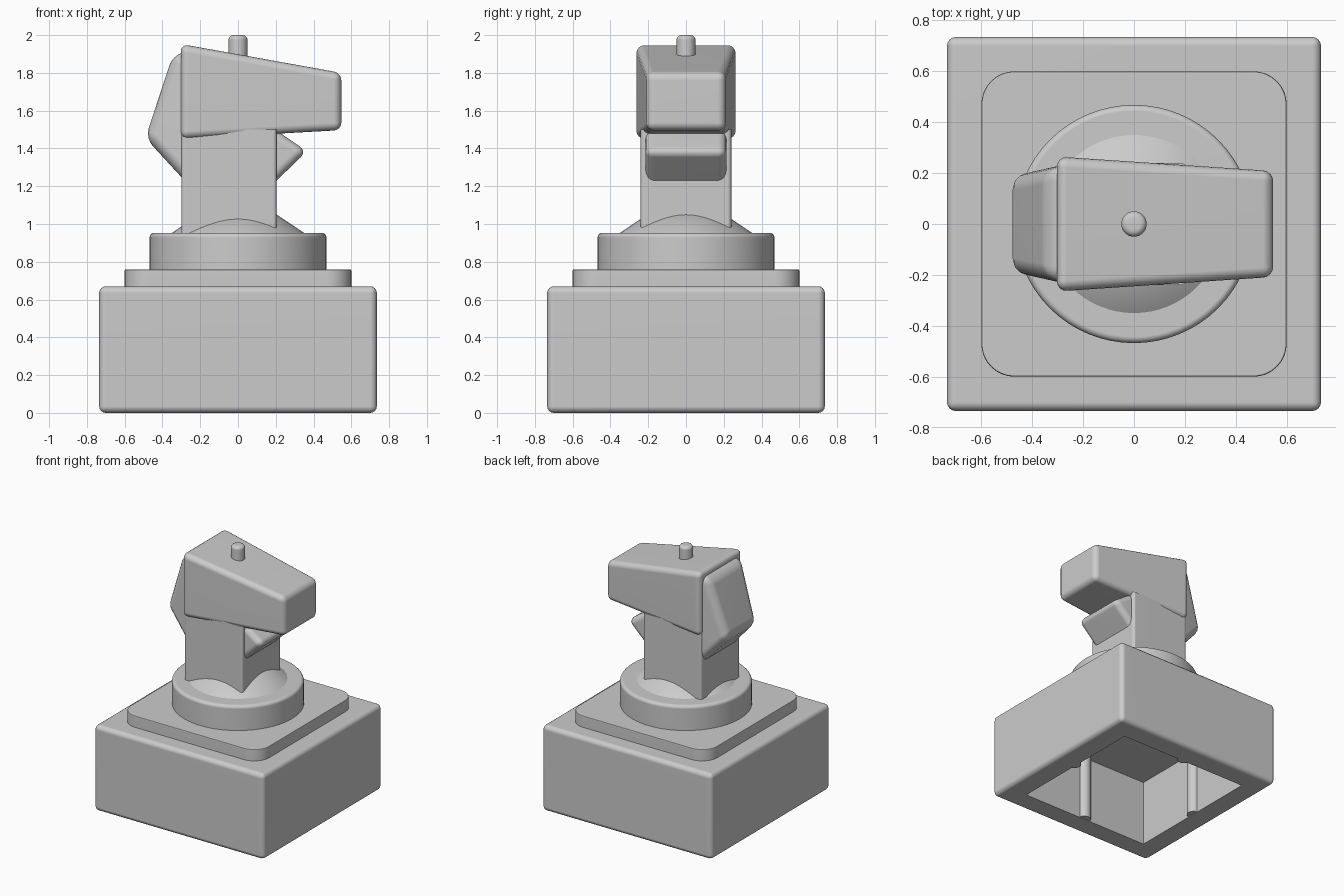
import bpy, bmesh, math

cube = bpy.data.objects.get("Cube")
if cube:
    bpy.data.objects.remove(cube, do_unlink=True)

grey = bpy.data.materials.new("plain grey")
grey.use_nodes = True
tone = (0.6, 0.6, 0.6, 1)
grey.diffuse_color = tone
grey.node_tree.nodes["Principled BSDF"].inputs["Base Color"].default_value = tone


def finish(name, bm):
    """Turn a bmesh into a smooth shaded object."""
    bmesh.ops.recalc_face_normals(bm, faces=bm.faces)
    mesh = bpy.data.meshes.new(name)
    bm.to_mesh(mesh)
    bm.free()
    mesh.materials.append(grey)
    obj = bpy.data.objects.new(name, mesh)
    bpy.context.collection.objects.link(obj)
    bpy.ops.object.select_all(action="DESELECT")
    obj.select_set(True)
    bpy.context.view_layer.objects.active = obj
    bpy.ops.object.shade_smooth_by_angle(angle=math.radians(35))
    normals = obj.modifiers.new("Weighted normals", "WEIGHTED_NORMAL")
    normals.keep_sharp = True
    return obj


def bevel(bm, edges, width, segments=4):
    bmesh.ops.bevel(bm, geom=list(edges), offset=width, segments=segments,
                    profile=0.5, affect="EDGES", clamp_overlap=True)


def upright(edge):
    a, b = (v.co for v in edge.verts)
    return abs(a.z - b.z) > 1e-4 and (a - b).xy.length < 1e-4


def box(x0, x1, half_y, z0, z1):
    bm = bmesh.new()
    bmesh.ops.create_cube(bm, size=1)
    for v in bm.verts:
        v.co = (x1 if v.co.x > 0 else x0, math.copysign(half_y, v.co.y),
                z1 if v.co.z > 0 else z0)
    return bm


def side_profile(name, points, width):
    """Span an outline of (x, z, half depth) points across y and round it."""
    bm = bmesh.new()
    front = [bm.verts.new((x, -h, z)) for x, z, h in points]
    back = [bm.verts.new((x, h, z)) for x, z, h in points]
    bm.faces.new(front)
    bm.faces.new(back[::-1])
    for i in range(len(points)):
        j = (i + 1) % len(points)
        bm.faces.new((front[j], front[i], back[i], back[j]))
    bevel(bm, bm.edges, width)
    return finish(name, bm)


def lathe(name, points, steps=64, centre=(0, 0)):
    """Spin an (r, z) outline around a vertical axis."""
    bm = bmesh.new()
    verts = [bm.verts.new((r, 0, z)) for r, z in points]
    edges = [bm.edges.new(pair) for pair in zip(verts, verts[1:])]
    bmesh.ops.spin(bm, geom=verts + edges, cent=(0, 0, 0), axis=(0, 0, 1),
                   angle=math.tau, steps=steps, use_duplicate=False)
    bmesh.ops.remove_doubles(bm, verts=bm.verts, dist=1e-4)
    bmesh.ops.translate(bm, verts=bm.verts, vec=(*centre, 0))
    return finish(name, bm)


def rounded(r, z, radius, steps=5):
    """Quarter round outline from an outer wall to a flat top."""
    turns = [math.pi / 2 * i / steps for i in range(steps + 1)]
    return [(r - radius + radius * math.cos(t), z - radius + radius * math.sin(t))
            for t in turns]


# Hollow base, open underneath: inset the floor, push it up, round the outside
HALF, INNER, CEILING = 0.735, 0.56, 0.52
bm = box(-HALF, HALF, HALF, 0, 0.67)
outside = list(bm.edges)
floor = min(bm.faces, key=lambda f: f.calc_center_median().z)
bmesh.ops.inset_region(bm, faces=[floor], thickness=HALF - INNER, use_even_offset=True)
pushed = bmesh.ops.extrude_face_region(bm, geom=[floor])["geom"]
bmesh.ops.delete(bm, geom=[f for f in bm.faces if f is floor], context="FACES_ONLY")
for v in pushed:
    if isinstance(v, bmesh.types.BMVert):
        v.co.z = CEILING
bevel(bm, [e for e in outside if e.is_valid], 0.035)
finish("base", bm)

# Screw posts halfway along each inner wall
for i, side in enumerate(("left", "back", "right", "front")):
    angle = i * math.pi / 2
    spot = (0.57 * math.cos(angle), 0.57 * math.sin(angle))
    lathe("screw_post_" + side, [(0, 0.005), (0.05, 0.005), (0.05, 0.53), (0, 0.53)],
          24, spot)

# Mounting plate with wide round corners
bm = box(-0.6, 0.6, 0.6, 0.66, 0.76)
bevel(bm, [e for e in bm.edges if upright(e)], 0.13, 8)
bevel(bm, [e for e in bm.edges if all(v.co.z > 0.755 for v in e.verts)], 0.008, 2)
finish("mounting_plate", bm)

# Collar and the cone shaped boot
lathe("collar", [(0, 0.75), (0.468, 0.75)] + rounded(0.468, 0.953, 0.025) + [(0, 0.953)])
lathe("boot", [(0.36, 0.94), (0.35, 0.953), (0, 1.185)])

# Grip stem
bm = box(-0.3, 0.205, 0.24, 0.945, 1.5)
bevel(bm, [e for e in bm.edges if upright(e)], 0.02)
finish("grip_stem", bm)

# Wedge head, hand rest and trigger
side_profile("grip_head", [(-0.303, 1.45, 0.265), (0.547, 1.497, 0.208),
                           (0.547, 1.80, 0.208), (-0.303, 1.953, 0.265)], 0.04)
side_profile("hand_rest", [(-0.2, 1.14, 0.25), (-0.2, 1.93, 0.25),
                           (-0.345, 1.895, 0.215), (-0.49, 1.455, 0.185)], 0.055)
side_profile("trigger", [(0.08, 1.11, 0.215), (0.365, 1.385, 0.215),
                         (0.08, 1.58, 0.215)], 0.045)

# Thumb button
lathe("thumb_button", [(0, 1.8), (0.05, 1.8)] + rounded(0.05, 2.0, 0.025) + [(0, 2.0)], 32)
